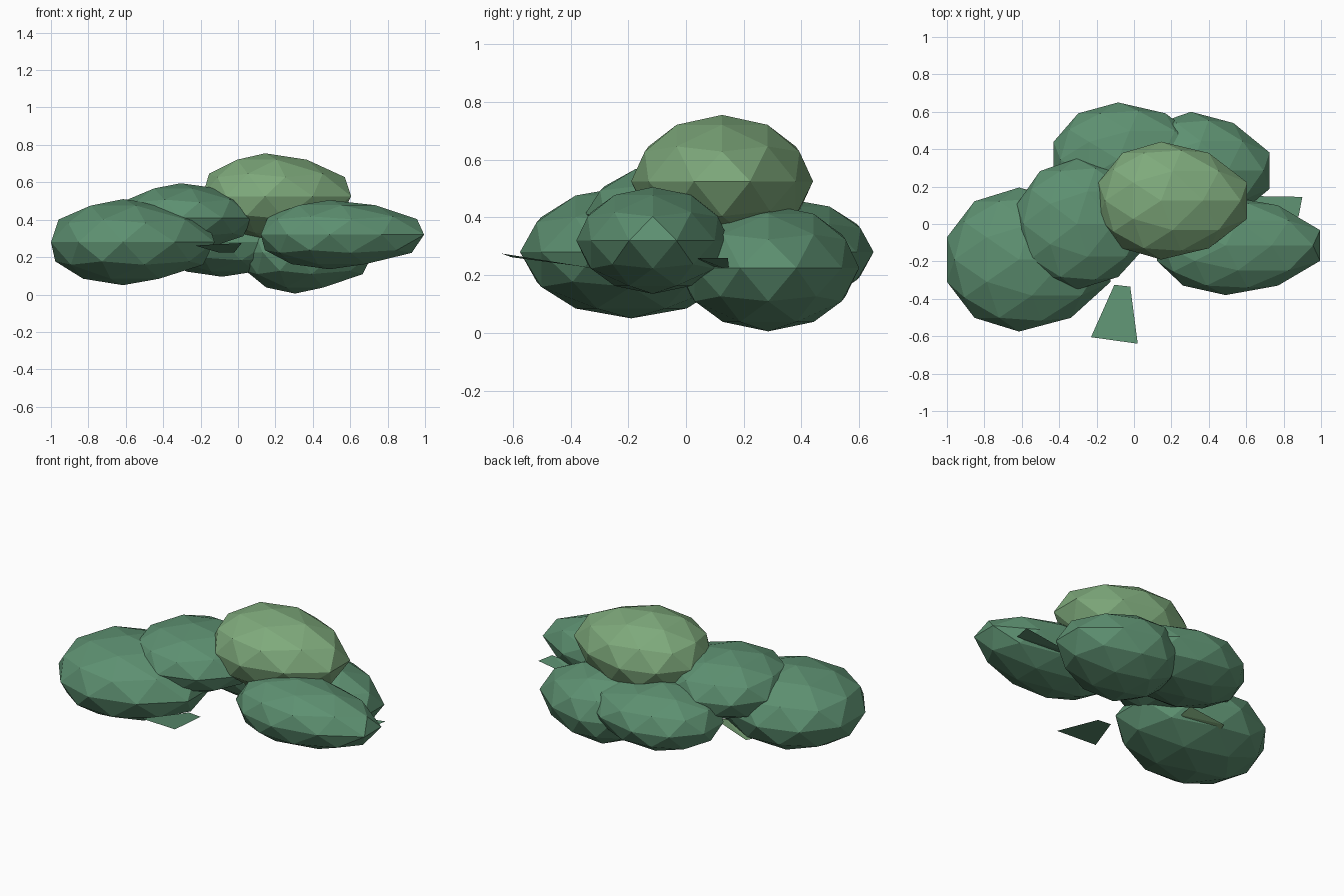
import bpy, bmesh

if "Cube" in bpy.data.objects:
    bpy.data.objects.remove(bpy.data.objects["Cube"])


def material(name, rgb):
    m = bpy.data.materials.new(name)
    m.diffuse_color = (*rgb, 1)
    m.use_nodes = True
    m.node_tree.nodes["Principled BSDF"].inputs["Base Color"].default_value = m.diffuse_color
    return m


dark = material("dark_green", (0.11, 0.28, 0.165))
light = material("light_green", (0.21, 0.40, 0.20))


def add(name, bm, mat):
    mesh = bpy.data.meshes.new(name)
    bm.to_mesh(mesh)
    bm.free()
    mesh.materials.append(mat)
    bpy.context.collection.objects.link(bpy.data.objects.new(name, mesh))


def clump(name, centre, left, right, ry, rz, mat=dark):
    """Faceted leaf clump, egg-shaped: drawn out further on its right side."""
    bm = bmesh.new()
    bmesh.ops.create_icosphere(bm, subdivisions=2, radius=1)
    end = 0.951                      # widest x of the icosphere
    rx = left / end
    k = (right / left - 1) / end     # stretch grows towards the right end
    for v in bm.verts:
        x, y, z = v.co
        if x > 0:
            x *= 1 + k * x
        v.co = (centre[0] + x * rx, centre[1] + y * ry, centre[2] + z * rz)
    add(name, bm, mat)


def leaf(name, corners, mat=dark):
    bm = bmesh.new()
    bm.faces.new([bm.verts.new(c) for c in corners])
    bmesh.ops.triangulate(bm, faces=bm.faces[:])
    bm.normal_update()
    if sum(f.normal.z for f in bm.faces) < 0:
        bmesh.ops.reverse_faces(bm, faces=bm.faces[:])
    add(name, bm, mat)


# Leaf clumps
clump("front_left_clump", (-0.615, -0.19, 0.28), 0.385, 0.49, 0.385, 0.23)
clump("middle_left_clump", (-0.305, 0.0, 0.41), 0.32, 0.38, 0.35, 0.185)
clump("back_clump", (-0.085, 0.345, 0.28), 0.345, 0.45, 0.305, 0.185)
clump("back_right_clump", (0.305, 0.285, 0.225), 0.28, 0.42, 0.315, 0.22)
clump("front_right_clump", (0.49, -0.115, 0.32), 0.368, 0.505, 0.265, 0.185)
clump("top_clump", (0.145, 0.125, 0.525), 0.335, 0.46, 0.315, 0.23, light)

# Loose flat leaves poking out between the clumps
leaf("front_leaf", [(-0.105, -0.325, 0.225), (-0.23, -0.605, 0.262),
                    (0.02, -0.64, 0.275), (-0.02, -0.335, 0.225)])
leaf("right_leaf", [(0.6, 0.05, 0.24), (0.88, 0.04, 0.26),
                    (0.9, 0.145, 0.26), (0.59, 0.15, 0.215)])
leaf("left_leaf", [(-0.3, 0.05, 0.19), (-0.55, 0.02, 0.14),
                   (-0.52, 0.16, 0.16), (-0.3, 0.13, 0.21)], light)
